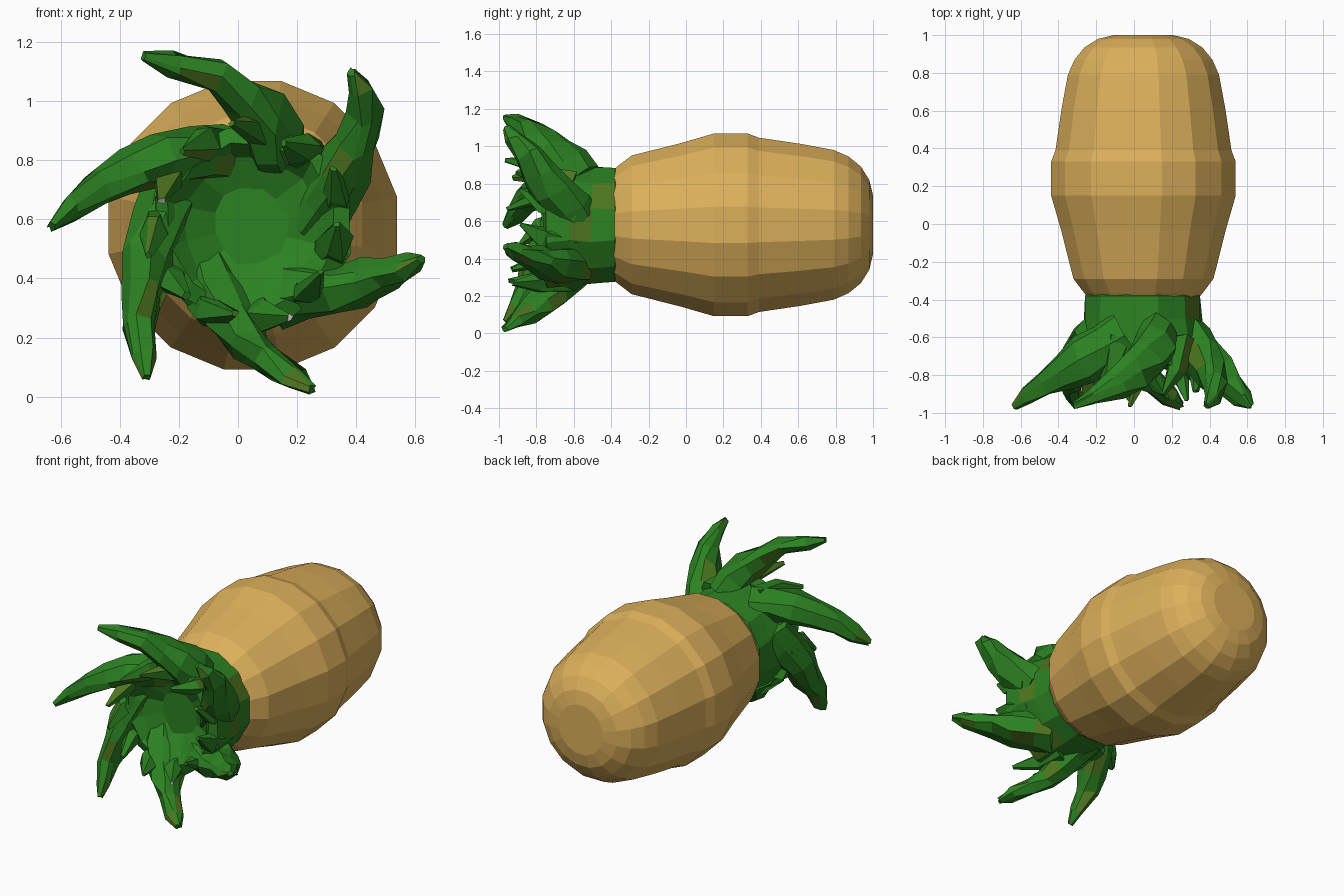
import bpy, bmesh, math, random
from mathutils import Vector

if "Cube" in bpy.data.objects:
    bpy.data.objects.remove(bpy.data.objects["Cube"])

random.seed(4)


def material(name, rgb):
    m = bpy.data.materials.new(name)
    m.diffuse_color = (*rgb, 1)
    m.use_nodes = True
    m.node_tree.nodes["Principled BSDF"].inputs["Base Color"].default_value = m.diffuse_color
    return m


GOLD = material("golden rind", (0.72, 0.435, 0.105))
GREEN = material("leaf green", (0.025, 0.225, 0.016))
OLIVE = material("olive leaf", (0.075, 0.18, 0.014))
GREY = material("pale grey", (0.60, 0.60, 0.60))


def loft(name, rings, mats, rule=None):
    """Skin a list of equal-sized point rings into one flat shaded object."""
    bm = bmesh.new()
    vs = [[bm.verts.new(p) for p in r] for r in rings]
    n = len(vs[0])
    for a, b in zip(vs, vs[1:]):
        for i in range(n):
            j = (i + 1) % n
            bm.faces.new((a[i], a[j], b[j], b[i]))
    bm.faces.new(vs[0][::-1])
    bm.faces.new(vs[-1])
    bmesh.ops.recalc_face_normals(bm, faces=bm.faces)
    bm.normal_update()
    if rule:
        for f in bm.faces:
            f.material_index = rule(f)
    me = bpy.data.meshes.new(name)
    bm.to_mesh(me)
    bm.free()
    for m in mats:
        me.materials.append(m)
    ob = bpy.data.objects.new(name, me)
    bpy.context.collection.objects.link(ob)
    return ob


def circle(cx, cz, y, r, n, jitter=0.0):
    return [Vector((cx + r * math.cos(math.tau * (i + 0.5) / n),
                    y, cz + r * math.sin(math.tau * (i + 0.5) / n)))
            + Vector([random.uniform(-jitter, jitter) for _ in range(3)])
            for i in range(n)]


# Fruit body: faceted barrel lying along y
profile = [(-0.40, 0.29), (-0.365, 0.32), (-0.29, 0.378), (-0.03, 0.445),
           (0.15, 0.498), (0.33, 0.498), (0.39, 0.475), (0.61, 0.442),
           (0.79, 0.408), (0.87, 0.372), (0.935, 0.318), (0.98, 0.245), (1.0, 0.16)]
loft("fruit_body", [circle(0.05, 0.58, y, r, 16) for y, r in profile], [GOLD])

# Crown base: collar that opens into a shallow bowl at the front
bowl = [(-0.36, 0.29), (-0.38, 0.315), (-0.50, 0.32), (-0.62, 0.335), (-0.74, 0.345),
        (-0.77, 0.29), (-0.71, 0.23), (-0.66, 0.13)]
crown = [loft(
    "crown_base",
    [circle(0.045, 0.58, y, r, 12, 0.012 if y < -0.45 else 0) for y, r in bowl],
    [GREEN, OLIVE, GREY],
    lambda f: 1 if f.calc_center_median().y > -0.7 and abs(f.normal.y) < 0.3
    and random.random() < 0.15 else 0)]


def leaf(name, path, sizes, sides=8, jitter=0.018):
    """Curled leaf: oval rings (in-plane half width, depth half width) on a path."""
    pts = [Vector(p) for p in path]
    rings = []
    for k, p in enumerate(pts):
        t = (pts[min(k + 1, len(pts) - 1)] - pts[max(k - 1, 0)]).normalized()
        side = t.cross(Vector((0, 1, 0))).normalized()
        deep = side.cross(t).normalized()
        w, d = sizes[k]
        jit = jitter * min(1, w / 0.05)
        rings.append([p + side * w * math.cos(math.tau * i / sides)
                      + deep * d * math.sin(math.tau * i / sides)
                      + Vector([random.uniform(-jit, jit) for _ in range(3)])
                      for i in range(sides)])
    crown.append(loft(name, rings, [GREEN, OLIVE, GREY],
                      lambda f: 1 if random.random() < 0.13 else 0))


def smooth_path(pts, ys):
    """Double the control points with Catmull-Rom midpoints."""
    p = [Vector((x, y, z)) for (x, z), y in zip(pts, ys)]
    out = []
    for i in range(len(p) - 1):
        a, d = p[max(i - 1, 0)], p[min(i + 2, len(p) - 1)]
        out += [p[i], (9 * (p[i] + p[i + 1]) - a - d) / 16]
    return out + [p[-1]]


# Six long outer leaves, swirling round the crown (x, z as seen from the front)
outer = [
    [(0.13, 0.82), (0.07, 0.96), (-0.09, 1.09), (-0.32, 1.152)],
    [(0.26, 0.62), (0.36, 0.77), (0.43, 0.96), (0.385, 1.10)],
    [(0.16, 0.35), (0.36, 0.37), (0.51, 0.41), (0.62, 0.465)],
    [(-0.10, 0.40), (-0.01, 0.24), (0.11, 0.12), (0.25, 0.025)],
    [(-0.20, 0.70), (-0.30, 0.46), (-0.335, 0.24), (-0.31, 0.065)],
    [(-0.05, 0.82), (-0.27, 0.79), (-0.47, 0.71), (-0.63, 0.575)],
]
long_sizes = [(0.11, 0.13), (0.105, 0.135), (0.09, 0.125), (0.07, 0.10),
              (0.055, 0.075), (0.042, 0.05), (0.016, 0.02)]
for i, pts in enumerate(outer):
    leaf(f"outer_leaf_{i + 1}", smooth_path(pts, (-0.58, -0.72, -0.85, -0.965)),
         long_sizes)

# Short ragged inner leaves around the bowl rim
for i in range(11):
    a = math.tau * (i + 0.4) / 11
    r2, tip_y = random.uniform(0.29, 0.37), random.uniform(-0.98, -0.88)
    at = lambda r, ang, y: (0.03 + r * math.cos(ang), y, 0.58 + r * math.sin(ang))
    leaf(f"inner_leaf_{i + 1}",
         [at(0.30, a, -0.60), at(0.315, a + 0.12, -0.77), at(r2, a + 0.35, tip_y)],
         [(0.07, 0.07), (0.055, 0.055), (0.012, 0.012)], sides=5)

# Pale patches: the frontmost small leaf face near each spot (x, z from the front)
for x, z in [(-0.01, 0.86), (-0.25, 0.71), (0.17, 0.76),
             (-0.15, 0.45), (0.39, 0.45), (0.13, 0.26)]:
    near = [(f.center.y, f.index, ob.name, f) for ob in crown for f in ob.data.polygons
            if f.normal.y < -0.2 and math.hypot(f.center.x - x, f.center.z - z) < 0.055
            and f.area < 0.007]
    if near:
        min(near)[3].material_index = 2
